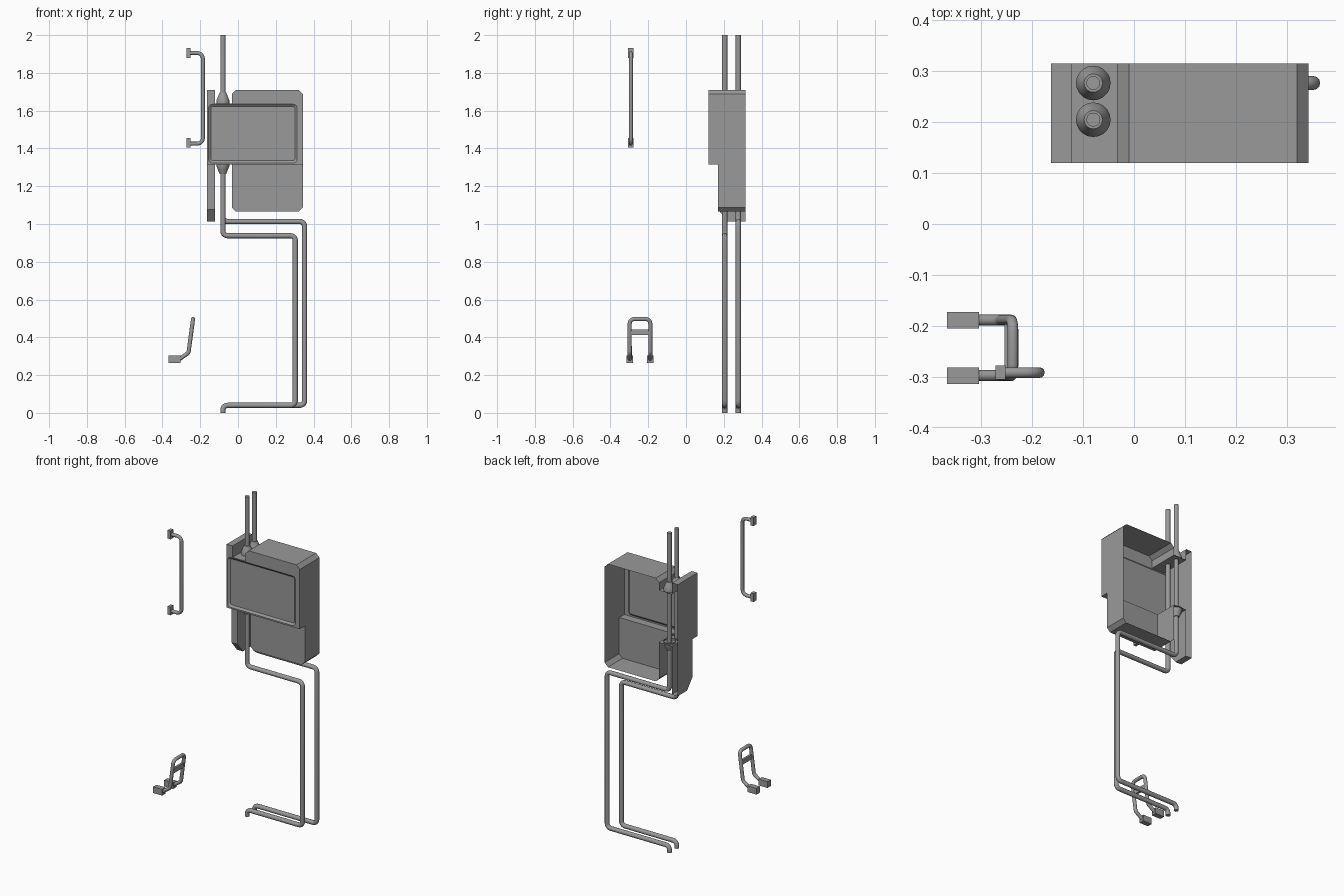
import bpy, bmesh, math
from mathutils import Vector

if "Cube" in bpy.data.objects:
    bpy.data.objects.remove(bpy.data.objects["Cube"])

grey = bpy.data.materials.new("dark_grey")
grey.diffuse_color = (0.32, 0.32, 0.32, 1)
grey.use_nodes = True
grey.node_tree.nodes["Principled BSDF"].inputs["Base Color"].default_value = grey.diffuse_color


def finish(name, bm, smooth=False):
    bmesh.ops.remove_doubles(bm, verts=bm.verts, dist=0.0002)
    bmesh.ops.recalc_face_normals(bm, faces=bm.faces)
    me = bpy.data.meshes.new(name)
    bm.to_mesh(me)
    bm.free()
    me.materials.append(grey)
    ob = bpy.data.objects.new(name, me)
    bpy.context.collection.objects.link(ob)
    if smooth:
        bpy.ops.object.select_all(action='DESELECT')
        ob.select_set(True)
        bpy.context.view_layer.objects.active = ob
        bpy.ops.object.shade_smooth_by_angle(angle=math.radians(40))
    return ob


def face(bm, pts):
    return bm.faces.new([bm.verts.new(p) for p in pts])


def box(name, lo, hi):
    bm = bmesh.new()
    bmesh.ops.create_cube(bm, size=1)
    for v in bm.verts:
        v.co = [(a + b) / 2 + c * (b - a) for a, b, c in zip(lo, hi, v.co)]
    return finish(name, bm)


def fillet(pts, r, steps=5):
    # round the inner corners of a path
    pts = [Vector(p) for p in pts]
    out = [pts[0]]
    for a, b, c in zip(pts, pts[1:], pts[2:]):
        u, w = (a - b).normalized(), (c - b).normalized()
        half = u.angle(w) / 2
        d = r / math.tan(half)
        centre = b + (u + w).normalized() * (r / math.sin(half))
        s, e = (b + u * d - centre).normalized(), (b + w * d - centre).normalized()
        for i in range(steps + 1):
            out.append(centre + r * s.slerp(e, i / steps))
    return out + [pts[-1]]


def tube(name, pts, radius, bend):
    path = fillet(pts, bend)
    cu = bpy.data.curves.new(name, 'CURVE')
    cu.dimensions = '3D'
    cu.bevel_depth, cu.bevel_resolution, cu.use_fill_caps = radius, 4, True
    sp = cu.splines.new('POLY')
    sp.points.add(len(path) - 1)
    for p, co in zip(sp.points, path):
        p.co = (*co, 1)
    tmp = bpy.data.objects.new(name + "_path", cu)
    bpy.context.collection.objects.link(tmp)
    dg = bpy.context.evaluated_depsgraph_get()
    bm = bmesh.new()
    me = bpy.data.meshes.new_from_object(tmp.evaluated_get(dg))
    bm.from_mesh(me)
    bpy.data.objects.remove(tmp)
    bpy.data.meshes.remove(me)
    return finish(name, bm, True)


def collar(name, x, y, z, up):
    # flared sleeve around a pipe
    bm = bmesh.new()
    prof = [(0.034, 0), (0.034, 0.016), (0.027, 0.034), (0.018, 0.056), (0.012, 0.056)]
    n = 20
    rings = [[bm.verts.new((x + r * math.cos(i * math.tau / n), y + r * math.sin(i * math.tau / n), z + up * h))
              for i in range(n)] for r, h in prof]
    for a, b in zip(rings, rings[1:]):
        for i in range(n):
            j = (i + 1) % n
            bm.faces.new((a[i], a[j], b[j], b[i]))
    return finish(name, bm, True)


# Two pipes with their detour and flared collars
PX = -0.08
for label, y, x, z in (("front", 0.205, 0.303, 0.938), ("rear", 0.277, 0.352, 1.013)):
    tube(label + "_pipe", [(PX, y, 2), (PX, y, z), (x, y, z), (x, y, 0.04), (PX, y, 0.04), (PX, y, 0)],
         0.0138, 0.025)
    collar(label + "_upper_collar", PX, y, 1.639, 1)
    collar(label + "_lower_collar", PX, y, 1.322, -1)

# Housing: folded sheet shell, open at the back
F, M, B = 0.12, 0.17, 0.315
L, S, C, R = -0.163, -0.122, -0.033, 0.343
TOP, NOTCH, STEP, BOT, k = 1.71, 1.639, 1.314, 1.065, 0.023
bm = bmesh.new()
upper = [(L, STEP), (L, TOP), (S, TOP), (S, NOTCH), (C, NOTCH), (C, TOP - k), (C + k, TOP),
         (R - k, TOP), (R, TOP - k), (R, STEP), (C, STEP), (S, STEP)]
lower = [(R, STEP), (R, BOT + k), (R - k, BOT), (C + k, BOT), (C, BOT + k), (C, STEP)]


def walls(path, y0):
    for (xa, za), (xb, zb) in zip(path, path[1:]):
        face(bm, [(xa, y0, za), (xb, y0, zb), (xb, B, zb), (xa, B, za)])


walls(upper[:10], F)
walls(upper[10:], F)
walls(lower, M)
face(bm, [(x, M, z) for x, z in lower])
for xa, xb in ((L, S), (C, R)):
    face(bm, [(xa, F, STEP), (xb, F, STEP), (xb, M, STEP), (xa, M, STEP)])
# side strip hanging below, with sloped foot
foot = [(M, STEP), (M, 1.076), (0.222, 1.012), (B, 1.012)]
for x in (L, S):
    face(bm, [(x, y, z) for y, z in foot + [(B, STEP)]])
for (ya, za), (yb, zb) in zip(foot, foot[1:]):
    face(bm, [(L, ya, za), (S, ya, za), (S, yb, zb), (L, yb, zb)])


# recessed front panel with rounded corners
def rounded(x0, x1, z0, z1, r, n=4):
    pts = []
    for i, (cx, cz) in enumerate(((x1 - r, z1 - r), (x0 + r, z1 - r), (x0 + r, z0 + r), (x1 - r, z0 + r))):
        for j in range(n + 1):
            a = math.radians(90 * (i + j / n))
            pts.append((cx + r * math.cos(a), cz + r * math.sin(a)))
    return pts


outer = rounded(-0.156, 0.313, 1.323, 1.634, 0.02)
inner = rounded(-0.144, 0.301, 1.335, 1.622, 0.012)
edges = []
for loop in (upper, outer):
    vs = [bm.verts.new((x, F, z)) for x, z in loop]
    edges += [bm.edges.new((vs[i - 1], vs[i])) for i in range(len(vs))]
bmesh.ops.triangle_fill(bm, edges=edges, use_beauty=True, use_dissolve=False, normal=(0, -1, 0))
for i in range(len(outer)):
    a, b, c, d = outer[i - 1], outer[i], inner[i], inner[i - 1]
    face(bm, [(a[0], F, a[1]), (b[0], F, b[1]), (c[0], F + 0.01, c[1]), (d[0], F + 0.01, d[1])])
face(bm, [(x, F + 0.01, z) for x, z in inner])
finish("housing_shell", bm)

# Vertical grab handle with two mounting pads
HY = -0.292
tube("grab_handle", [(-0.26, HY, 1.905), (-0.186, HY, 1.905), (-0.186, HY, 1.425), (-0.26, HY, 1.425)],
     0.0105, 0.03)
for label, z in (("upper", 1.905), ("lower", 1.43)):
    box(label + "_handle_pad", (-0.272, HY - 0.014, z - 0.026), (-0.252, HY + 0.014, z + 0.026))

# Footrest: bent loop, rung and two mounting blocks
ya, yb = -0.298, -0.189
side = [(-0.31, 0.285), (-0.262, 0.318), (-0.238, 0.497)]
tube("footrest_loop", [(x, ya, z) for x, z in side] + [(x, yb, z) for x, z in reversed(side)], 0.0108, 0.024)
box("footrest_rung", (-0.254, ya, 0.413), (-0.240, yb, 0.441))
for label, y in (("front", ya), ("rear", yb)):
    box(label + "_footrest_block", (-0.367, y - 0.0165, 0.265), (-0.305, y + 0.0165, 0.304))
